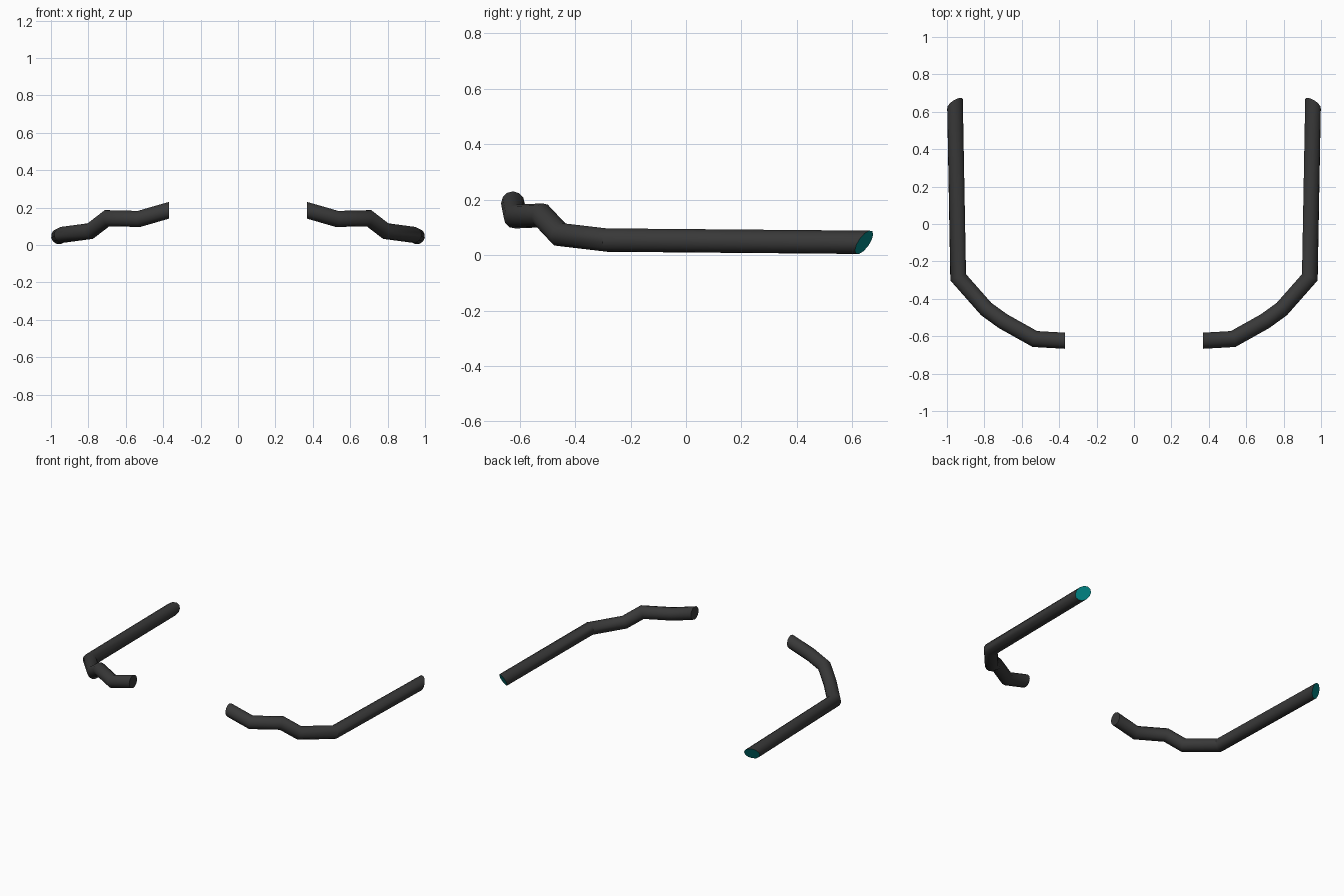
import bpy
import bmesh
from math import cos, sin, tau
from mathutils import Vector

cube = bpy.data.objects.get("Cube")
if cube:
    bpy.data.objects.remove(cube)


def make_material(name, colour):
    mat = bpy.data.materials.new(name)
    mat.use_nodes = True
    mat.diffuse_color = colour
    mat.node_tree.nodes["Principled BSDF"].inputs["Base Color"].default_value = colour
    return mat


charcoal = make_material("charcoal", (0.04, 0.04, 0.04, 1))
teal = make_material("teal", (0.0, 0.23, 0.23, 1))

SIDES = 12
RADIUS = 0.043
# Centre line of the left tube, from the front inner end to the rear end
PATH = [Vector(p) for p in (
    (0.37, -0.624, 0.185), (0.53, -0.615, 0.139), (0.70, -0.52, 0.143),
    (0.79, -0.455, 0.074), (0.94, -0.285, 0.054), (0.957, 0.642, 0.046))]
START_CUT = Vector((1, 0, 0))
END_CUT = Vector((0.55, 1, -0.55))


def build_tube(name, side):
    bm = bmesh.new()
    dirs = [(b - a).normalized() for a, b in zip(PATH, PATH[1:])]
    # Mitred joints: each ring is slid along its segment onto the cut plane
    cuts = [START_CUT] + [a + b for a, b in zip(dirs, dirs[1:])] + [END_CUT]
    across = dirs[0].cross(Vector((0, 0, 1))).normalized()
    up = across.cross(dirs[0])
    ring = [PATH[0] + RADIUS * (across * cos(tau * i / SIDES) + up * sin(tau * i / SIDES))
            for i in range(SIDES)]
    rings = []
    for k, (centre, cut) in enumerate(zip(PATH, cuts)):
        d = dirs[max(k - 1, 0)]
        ring = [p + d * ((centre - p).dot(cut) / d.dot(cut)) for p in ring]
        rings.append([bm.verts.new((p.x * side, p.y, p.z)) for p in ring])
    for a, b in zip(rings, rings[1:]):
        for i in range(SIDES):
            j = (i + 1) % SIDES
            bm.faces.new((a[i], a[j], b[j], b[i]))
    # End caps: dark at the front, teal at the slanted rear
    bm.faces.new(rings[0])
    bm.faces.new(rings[-1]).material_index = 1
    bmesh.ops.recalc_face_normals(bm, faces=bm.faces)

    mesh = bpy.data.meshes.new(name)
    bm.to_mesh(mesh)
    bm.free()
    mesh.materials.append(charcoal)
    mesh.materials.append(teal)
    obj = bpy.data.objects.new(name, mesh)
    bpy.context.collection.objects.link(obj)
    bpy.ops.object.select_all(action="DESELECT")
    obj.select_set(True)
    bpy.context.view_layer.objects.active = obj
    bpy.ops.object.shade_smooth_by_angle(angle=0.6)


build_tube("left_tube", 1)
build_tube("right_tube", -1)
